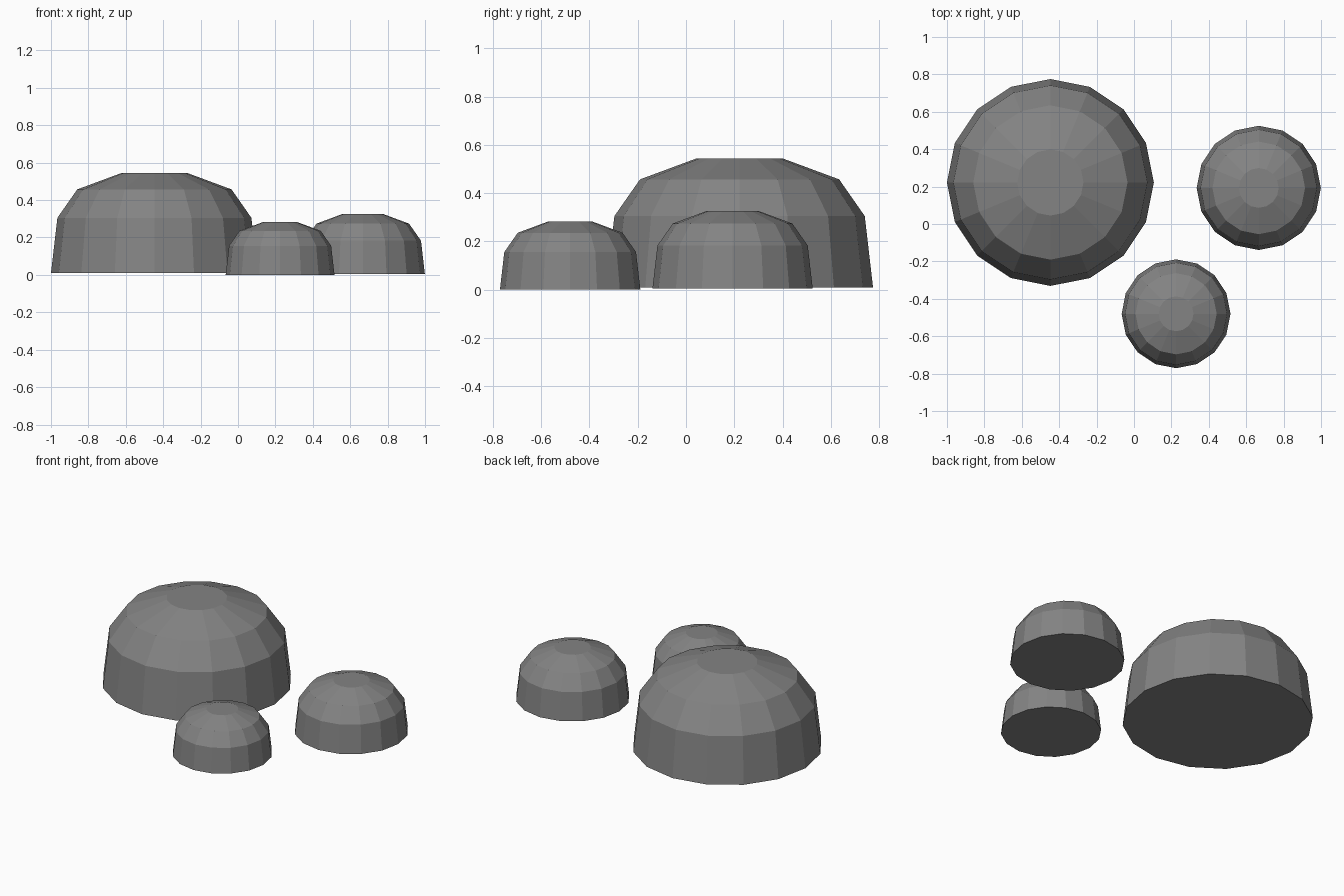
import bpy, bmesh, math

if "Cube" in bpy.data.objects:
    bpy.data.objects.remove(bpy.data.objects["Cube"])

SIDES = 16
# dome profile as (radius, height), relative to base radius 1
PROFILE = [(1.0, 0.0), (0.938, 0.535), (0.746, 0.81), (0.32, 0.968)]

# dark grey stone
stone = bpy.data.materials.new("dark_stone")
stone.diffuse_color = (0.23, 0.23, 0.23, 1.0)
stone.use_nodes = True
stone.node_tree.nodes["Principled BSDF"].inputs["Base Color"].default_value = stone.diffuse_color


def dome(name, x, y, z, radius):
    bm = bmesh.new()
    rings = []
    for r, h in PROFILE:
        rings.append([bm.verts.new((radius * r * math.cos(2 * math.pi * i / SIDES),
                                    radius * r * math.sin(2 * math.pi * i / SIDES),
                                    radius * h)) for i in range(SIDES)])
    # faceted side bands
    for low, high in zip(rings, rings[1:]):
        for i in range(SIDES):
            j = (i + 1) % SIDES
            bm.faces.new((low[i], low[j], high[j], high[i]))
    # flat base and flat top
    bm.faces.new(rings[0][::-1])
    bm.faces.new(rings[-1])
    mesh = bpy.data.meshes.new(name)
    bm.to_mesh(mesh)
    bm.free()
    mesh.materials.append(stone)
    obj = bpy.data.objects.new(name, mesh)
    obj.location = (x, y, z)
    bpy.context.collection.objects.link(obj)
    return obj


# three separate mounds of differing size
dome("large_dome", -0.447, 0.222, 0.009, 0.553)
dome("medium_dome", 0.667, 0.193, 0.005, 0.332)
dome("small_dome", 0.225, -0.48, 0.0, 0.291)
